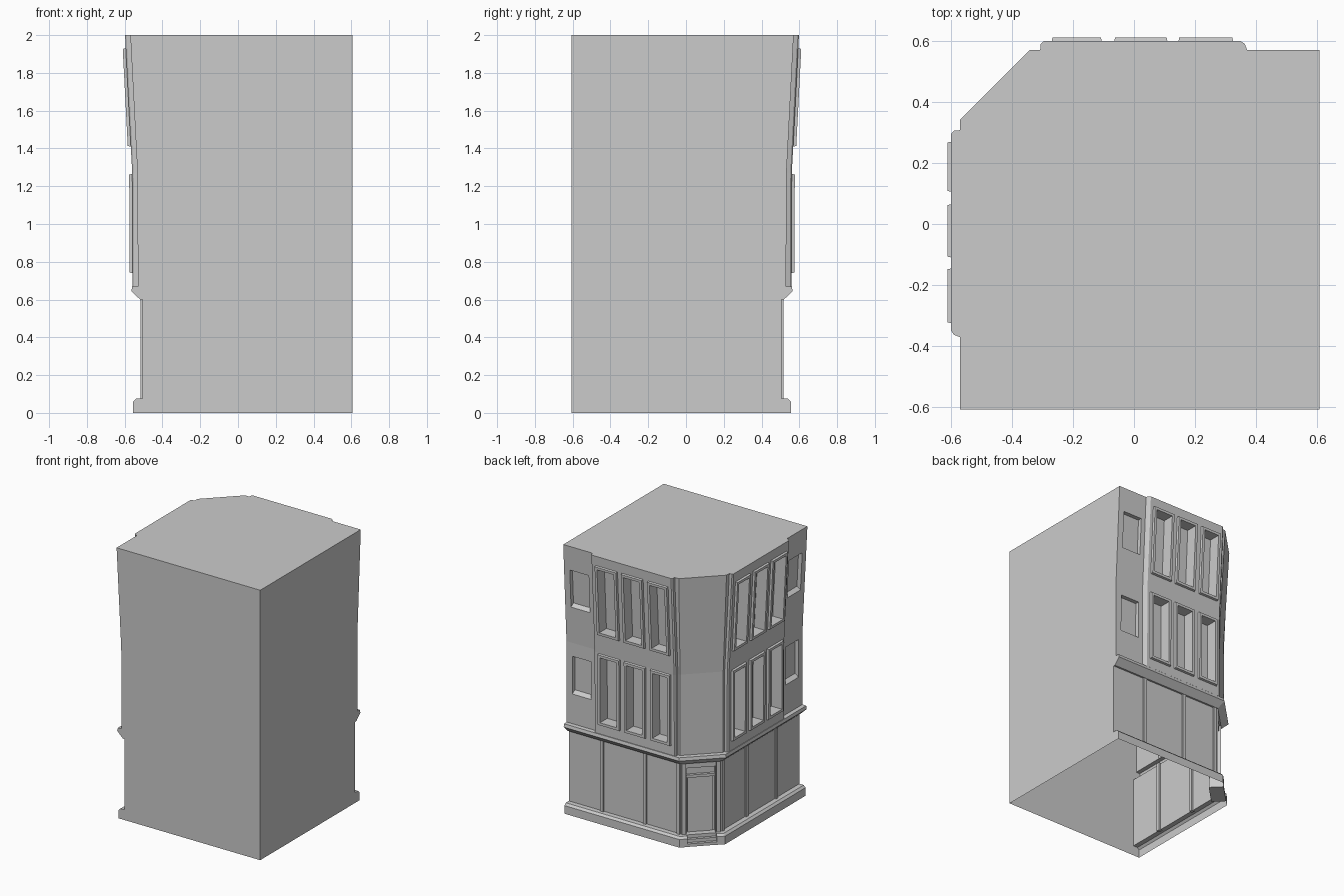
import bpy, bmesh
from math import sqrt

if "Cube" in bpy.data.objects:
    bpy.data.objects.remove(bpy.data.objects["Cube"])

R = 0.607          # blank right and front walls
T225 = 0.4142      # keeps the chamfer parallel when a storey is inset

# Facade frames: t runs along the wall, d is the distance outward
BACK = lambda t, d, z: (t, d, z)
LEFT = lambda t, d, z: (-d, -t, z)
DOOR = lambda t, d, z: ((t - d) / sqrt(2), (t + d) / sqrt(2), z)


def wall(z):
    """Outward position of the gently leaning upper wall."""
    k = [(0, .53), (.67, .53), (1.27, .532), (1.4, .539), (2, .57)]
    for (z0, d0), (z1, d1) in zip(k, k[1:]):
        if z <= z1:
            return d0 + (d1 - d0) * (z - z0) / (z1 - z0)
    return .57


def panel(z):
    return wall(z) + .028


def loft(name, rings, caps=True):
    bm = bmesh.new()
    vs = [[bm.verts.new(p) for p in r] for r in rings]
    n = len(rings[0])
    for a, b in zip(vs, vs[1:]):
        for i in range(n):
            j = (i + 1) % n
            bm.faces.new((a[i], a[j], b[j], b[i]))
    if caps:
        bm.faces.new(vs[0][::-1])
        bm.faces.new(vs[-1])
    bmesh.ops.recalc_face_normals(bm, faces=bm.faces)
    me = bpy.data.meshes.new(name)
    bm.to_mesh(me)
    bm.free()
    ob = bpy.data.objects.new(name, me)
    bpy.context.collection.objects.link(ob)
    return ob


def rect(place, t0, t1, z0, z1, d):
    return [place(t, d(z), z) for t, z in ((t0, z0), (t1, z0), (t1, z1), (t0, z1))]


def slab(name, place, t0, t1, z0, z1, din, dout):
    f = [d if callable(d) else (lambda z, d=d: d) for d in (din, dout)]
    return loft(name, [rect(place, t0, t1, z0, z1, g) for g in f])


def footprint(d, z, bump=0):
    c = .34 - T225 * (.57 - d)
    side = [(R, d)]
    if bump:
        e = d + bump
        side += [(.37, d), (.362, e - .008), (.35, e), (-.295, e), (-.305, e - .008), (-.307, d)]
    side.append((-c, d))
    return ([(R, -R, z)] + [BACK(t, q, z) for t, q in side]
            + [LEFT(t, q, z) for t, q in reversed(side)])


def cut(ob, cutters, drop):
    """Subtract cutters, then open the horizontal caps at the given heights."""
    for c in cutters:
        m = ob.modifiers.new("cut", 'BOOLEAN')
        m.operation, m.solver, m.object = 'DIFFERENCE', 'EXACT', c
    dg = bpy.context.evaluated_depsgraph_get()
    me = bpy.data.meshes.new_from_object(ob.evaluated_get(dg))
    ob.modifiers.clear()
    ob.data = me
    for c in cutters:
        bpy.data.objects.remove(c)
    bm = bmesh.new()
    bm.from_mesh(me)
    dead = [f for f in bm.faces
            if any(all(abs(v.co.z - h) < 1e-4 for v in f.verts) for h in drop)]
    bmesh.ops.delete(bm, geom=dead, context='FACES')
    bm.to_mesh(me)
    bm.free()


# Ground storey with plinth and cornice, open underneath
prof = [(.555, 0), (.555, .06), (.54, .075), (.505, .076), (.505, .6), (.518, .6),
        (.565, .645), (.56, .668), (.53, .67)]
ground = loft("ground_floor", [footprint(d, z) for d, z in prof])
cut(ground, [slab("door_cutter", DOOR, -.1, .1, -.1, .56, .53, .9)], (0, .67))

# Upper storeys with projecting facade panels
upper = loft("upper_floors", [footprint(wall(z), z, .028) for z in (.67, 1.27, 1.4, 2)])

cutters = []
B = .022
for side, place in (("back", BACK), ("left", LEFT)):
    # Tall framed windows
    for z0, z1 in ((.74, 1.265), (1.41, 1.93)):
        for t0, t1 in ((-.27, -.105), (-.065, .11), (.145, .325)):
            inner = (t0 + B, t1 - B, z0 + B, z1 - B)
            cutters.append(slab("window_cutter", place, *inner,
                                lambda z: panel(z) - .07, .8))
            front = lambda z: panel(z) + .016
            loft(f"{side}_window_frame", [rect(place, t0, t1, z0, z1, panel),
                                          rect(place, t0 + .003, t1 - .003, z0 + .003, z1 - .003, front),
                                          rect(place, *inner, front),
                                          rect(place, *inner, panel)], caps=False)
    # Small side windows with sloping sills
    for z0, z1 in ((.89, 1.17), (1.54, 1.82)):
        inn = rect(place, .405, .56, z0 + .02, z1, lambda z: wall(z) - .03)
        mid = rect(place, .405, .56, z0, z1, wall)
        out = rect(place, .405, .56, z0 - .02, z1, lambda z: wall(z) + .03)
        cutters.append(loft("side_window_cutter", [inn, mid, out]))
    # Shopfront mullions
    for t in (.33, -.02, -.297):
        slab(f"{side}_mullion", place, t - .012, t + .012, .07, .605, .49, .516)
cut(upper, cutters, (.67,))

# Corner entrance: jambs, door leaf, transom and steps
for s in (-1, 1):
    slab("door_jamb", DOOR, s * .118 - .014, s * .118 + .014, .07, .605, .56, .59)
slab("door_leaf", DOOR, -.085, .085, .07, .475, .525, .54)
slab("door_transom", DOOR, -.1, .1, .475, .495, .525, .55)
for z0, z, d in ((0, .022, .627), (.022, .046, .606), (.046, .07, .585)):
    slab("entrance_step", DOOR, -.1, .1, z0, z, .525, d)
